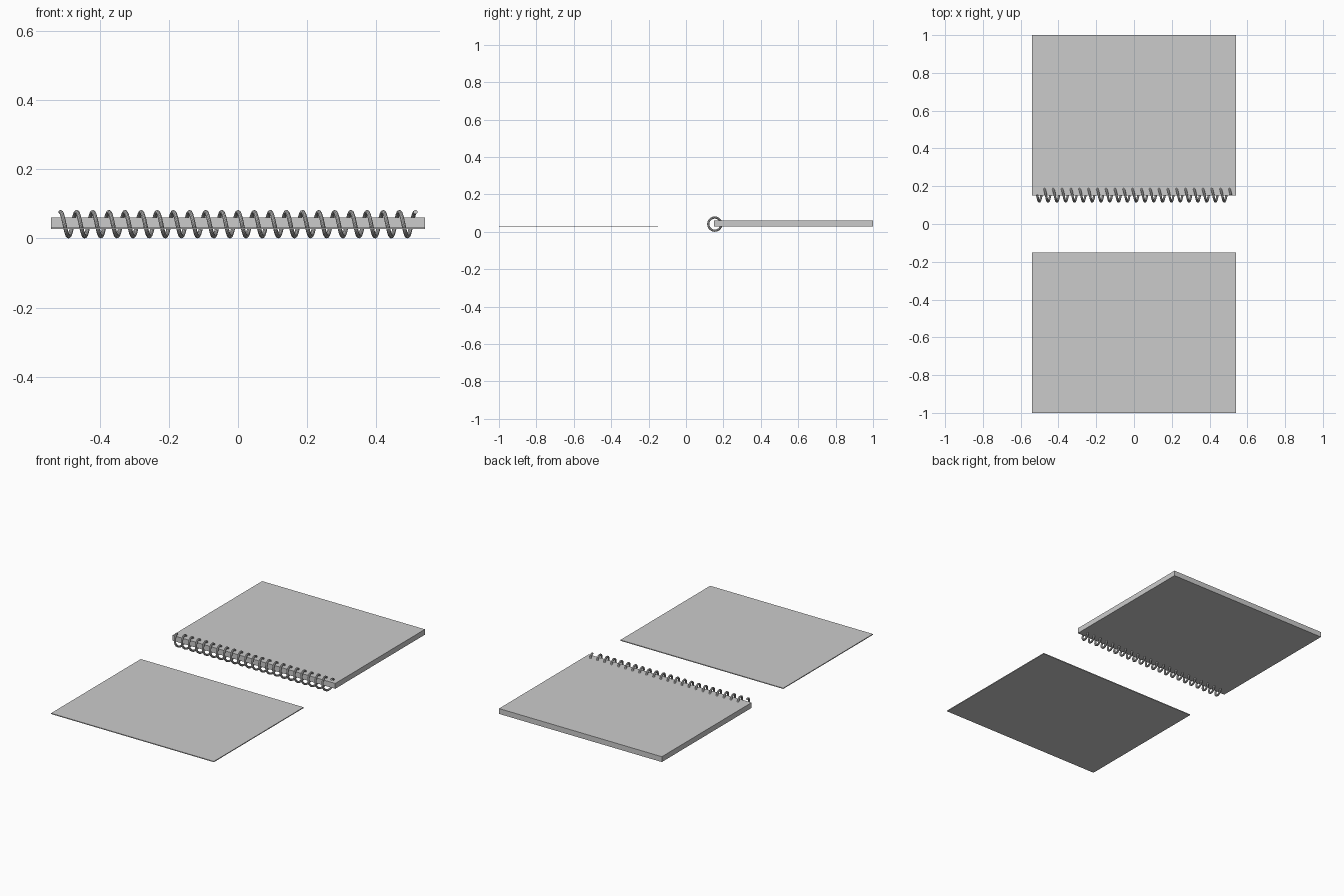
import bpy
from math import sin, cos, pi

if "Cube" in bpy.data.objects:
    bpy.data.objects.remove(bpy.data.objects["Cube"])


def slab(name, y0, y1, z0, z1, half_width=0.54):
    bpy.ops.mesh.primitive_cube_add(size=1, location=(0, (y0 + y1) / 2, (z0 + z1) / 2))
    ob = bpy.context.object
    ob.name = name
    ob.scale = (2 * half_width, y1 - y0, z1 - z0)
    bpy.ops.object.transform_apply(location=False, rotation=False, scale=True)
    return ob


# Page block and the loose sheet opened out in front of it
slab("page_block", 0.15, 1.0, 0.028, 0.06)
slab("flipped_cover", -1.0, -0.15, 0.027, 0.032)

# Spiral binding wire: helix running along x, starting and ending at the top
turns, steps = 22, 28
radius, wire = 0.035, 0.006
cy, cz = 0.154, 0.041
n = turns * steps
curve = bpy.data.curves.new("spiral_binding", 'CURVE')
curve.dimensions = '3D'
curve.bevel_depth = wire
curve.bevel_resolution = 3
curve.use_fill_caps = True
spline = curve.splines.new('POLY')
spline.points.add(n)
for i, p in enumerate(spline.points):
    t = 2 * pi * i / steps
    x = -0.513 + 1.026 * i / n
    p.co = (x, cy - radius * sin(t), cz + radius * cos(t), 1)
spiral = bpy.data.objects.new("spiral_binding", curve)
bpy.context.collection.objects.link(spiral)

# Turn the wire into a smooth mesh
bpy.ops.object.select_all(action='DESELECT')
spiral.select_set(True)
bpy.context.view_layer.objects.active = spiral
bpy.ops.object.convert(target='MESH')
bpy.ops.object.shade_smooth_by_angle()
